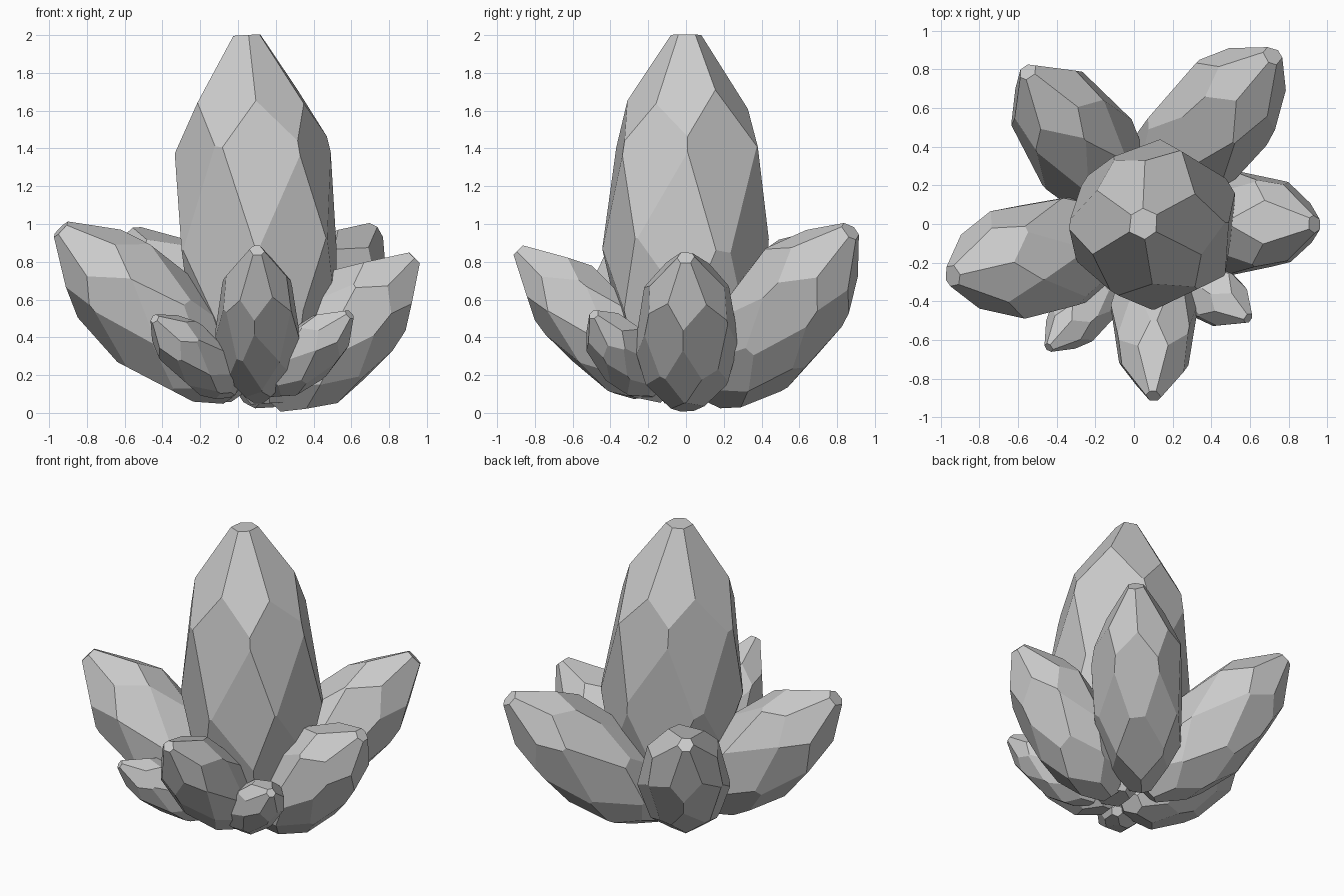
import bpy, bmesh, random
from math import cos, sin, radians
from mathutils import Vector, Matrix

if "Cube" in bpy.data.objects:
    bpy.data.objects.remove(bpy.data.objects["Cube"])

# Rings of facets along a unit crystal: position on axis, radius, taper
RINGS = [(0.06, 0.42, 3.2), (0.21, 0.80, 1.3), (0.43, 0.97, 0.15),
         (0.66, 0.89, -0.75), (0.86, 0.55, -2.7)]


def crystal(name, base, tip, side, up, seed, phase=0):
    """Cut a block with staggered rings of planes, then lay it along base-tip."""
    rng = random.Random(seed)
    bm = bmesh.new()
    bmesh.ops.create_cube(bm, size=1, matrix=Matrix.Translation((0, 0, 0.5))
                          @ Matrix.Diagonal((4, 4, 1, 1)))
    for i, (t, r, slope) in enumerate(RINGS):
        for k in range(6):
            a = radians(phase + 60 * k + 30 * (i % 2) + rng.uniform(-7, 7))
            rr = r * rng.uniform(0.95, 1.03)
            bmesh.ops.bisect_plane(
                bm, geom=bm.verts[:] + bm.edges[:] + bm.faces[:], dist=1e-5,
                plane_co=(rr * cos(a), rr * sin(a), t),
                plane_no=Vector((cos(a), sin(a), -slope)).normalized(),
                clear_outer=True)
            rim = [e for e in bm.edges if e.is_boundary]
            if rim:
                bmesh.ops.holes_fill(bm, edges=rim, sides=0)
    base, tip = Vector(base), Vector(tip)
    axis = tip - base
    bm.transform(Matrix.Translation(base)
                 @ axis.to_track_quat('Z', 'Y').to_matrix().to_4x4()
                 @ Matrix.Diagonal((side, up, axis.length, 1)))
    bmesh.ops.recalc_face_normals(bm, faces=bm.faces[:])
    mesh = bpy.data.meshes.new(name)
    bm.to_mesh(mesh)
    bm.free()
    bpy.context.collection.objects.link(bpy.data.objects.new(name, mesh))


# Tall central crystal
crystal("main_crystal", (0.16, -0.01, 0.05), (0.045, 0.0, 2.0), 0.41, 0.415, 1, 35)

# Large leaning crystals
crystal("left_crystal", (-0.03, -0.06, 0.10), (-0.94, -0.27, 0.97), 0.29, 0.28, 2)
crystal("back_right_crystal", (0.06, 0.14, 0.08), (0.72, 0.87, 0.96), 0.28, 0.28, 3)
crystal("back_left_crystal", (-0.04, 0.09, 0.10), (-0.55, 0.79, 0.95), 0.27, 0.27, 4, 30)
crystal("right_crystal", (0.18, 0.01, 0.05), (0.935, 0.00, 0.82), 0.255, 0.255, 5, 30)
crystal("front_crystal", (0.11, -0.10, 0.09), (0.10, -0.89, 0.86), 0.21, 0.215, 6, 30)

# Small front shards
crystal("front_left_shard", (-0.03, -0.20, 0.11), (-0.44, -0.64, 0.50), 0.145, 0.145, 7)
crystal("front_right_shard", (0.15, -0.18, 0.11), (0.59, -0.49, 0.52), 0.155, 0.145, 8, 30)
